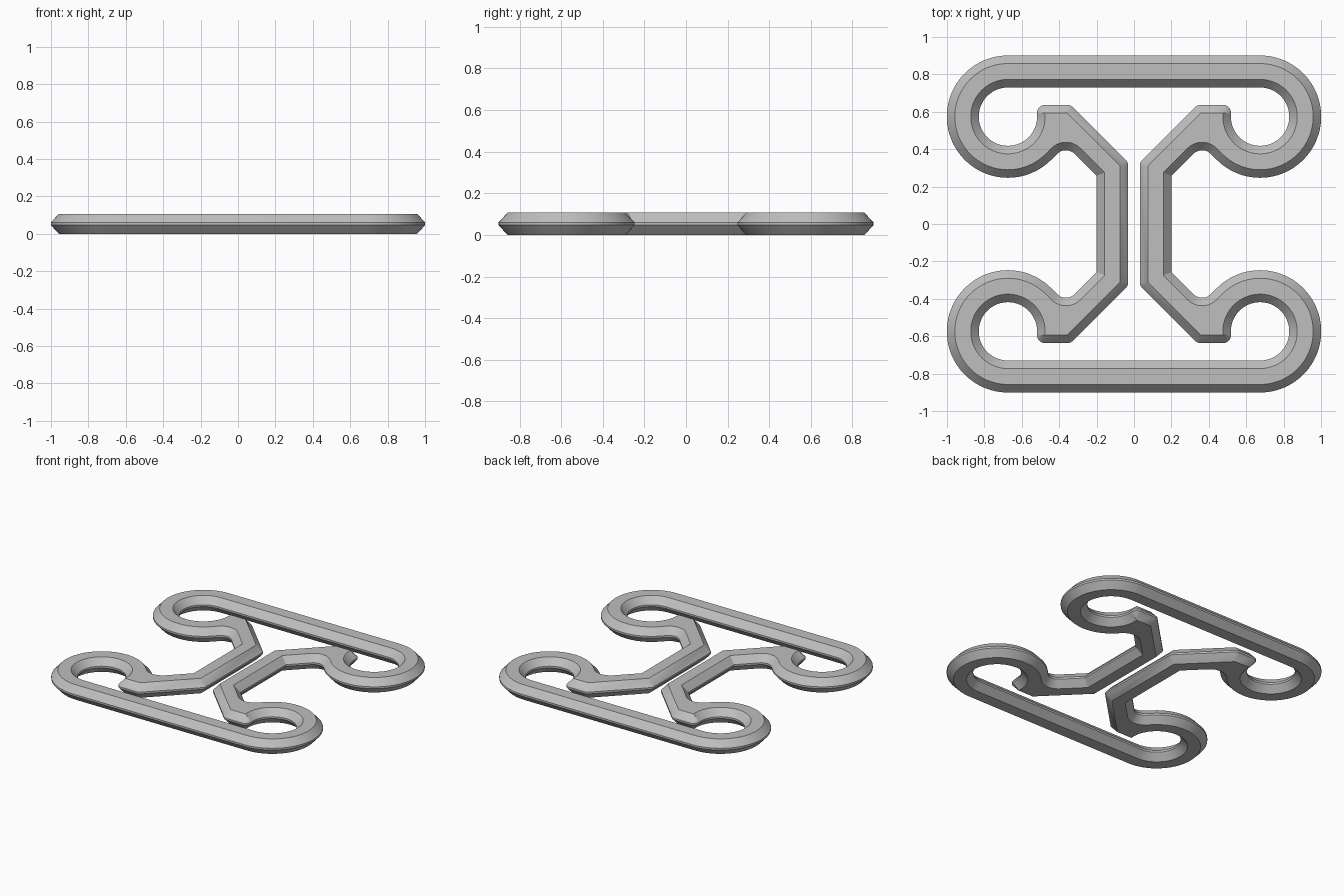
import bpy
import bmesh
from math import cos, sin, radians, sqrt

if "Cube" in bpy.data.objects:
    bpy.data.objects.remove(bpy.data.objects["Cube"], do_unlink=True)

CHAMFER = 0.043
HEIGHT = 0.107
EYE = (0.674, 0.574)      # centre of each hooked end
ARCH = (0.364, 0.328)     # centre of the fillet between hook and spine


def arc(centre, radius, start, end, steps):
    """Points along a circular arc, angles in degrees."""
    angles = [radians(start + (end - start) * i / steps) for i in range(steps + 1)]
    return [(centre[0] + radius * cos(a), centre[1] + radius * sin(a)) for a in angles]


def outer_quarter(d):
    """Outside edge, from the cross bar round the hook to the spine, grown by d."""
    pts = arc(EYE, 0.284 + d, 90, -135, 40)
    pts += arc(ARCH, 0.109 - d, 45, 135, 14)
    pts.append((0.157 + d, 0.275 - (sqrt(2) - 1) * d))
    return pts


def inner_quarter(d):
    """Inside edge, round the eye and hook tip to the spine, grown by d."""
    pts = arc(EYE, 0.199 - d, 90, -186, 44)
    pts += arc((0.476, 0.594), d, -6, 90, 8)
    pts += arc((0.357, 0.594), d, 90, 135, 5)
    pts += arc((0.074, 0.311), d, 135, 180, 5)
    return pts


def full_loop(quarter):
    """Mirror a quarter outline into a closed loop."""
    half = quarter + [(x, -y) for x, y in reversed(quarter)]
    return half + [(-x, -y) for x, y in half]


# Chamfered side walls
bm = bmesh.new()
levels = [(0, 0), (CHAMFER + 0.004, CHAMFER), (HEIGHT - CHAMFER - 0.004, CHAMFER), (HEIGHT, 0)]
for outline in (outer_quarter, inner_quarter):
    rings = [[bm.verts.new((x, y, z)) for x, y in full_loop(outline(d))] for z, d in levels]
    for low, high in zip(rings, rings[1:]):
        n = len(low)
        for i in range(n):
            j = (i + 1) % n
            bm.faces.new((low[i], low[j], high[j], high[i]))
bmesh.ops.remove_doubles(bm, verts=bm.verts, dist=0.0001)

# Flat top and bottom
for z in (0, HEIGHT):
    rim = [e for e in bm.edges if all(abs(v.co.z - z) < 0.0001 for v in e.verts)]
    bmesh.ops.triangle_fill(bm, edges=rim, use_beauty=True, normal=(0, 0, 1))
bmesh.ops.recalc_face_normals(bm, faces=bm.faces)

mesh = bpy.data.meshes.new("hooked_frame")
bm.to_mesh(mesh)
bm.free()
frame = bpy.data.objects.new("hooked_frame", mesh)
bpy.context.collection.objects.link(frame)

# Plain grey
grey = bpy.data.materials.new("plain grey")
grey.use_nodes = True
colour = (0.52, 0.52, 0.52, 1)
grey.diffuse_color = colour
grey.node_tree.nodes["Principled BSDF"].inputs["Base Color"].default_value = colour
mesh.materials.append(grey)

bpy.ops.object.select_all(action="DESELECT")
frame.select_set(True)
bpy.context.view_layer.objects.active = frame
bpy.ops.object.shade_smooth_by_angle(angle=radians(30))
